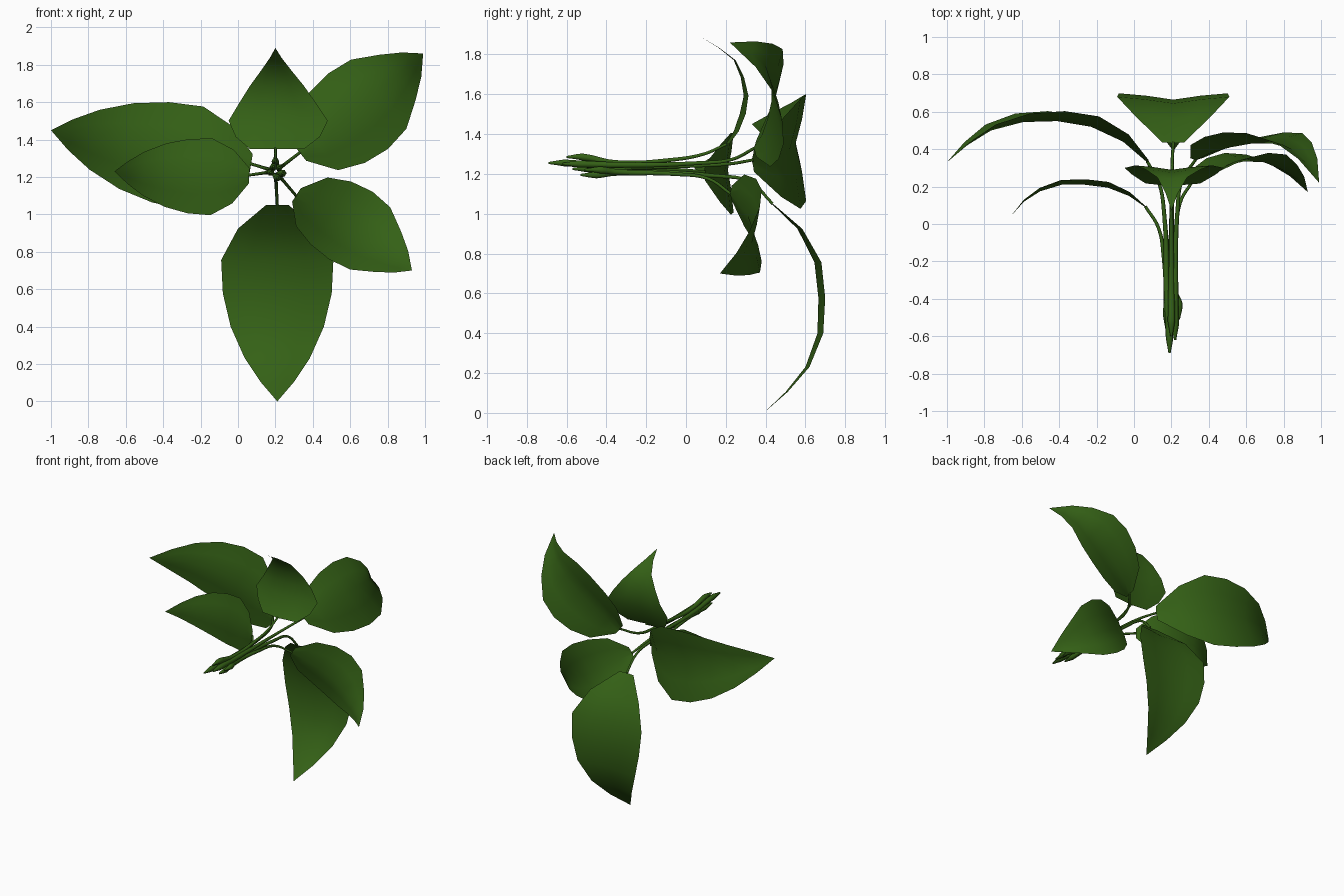
import bpy
from mathutils import Vector

if "Cube" in bpy.data.objects:
    bpy.data.objects.remove(bpy.data.objects["Cube"])

green = bpy.data.materials.new("leaf_green")
green.diffuse_color = (0.035, 0.12, 0.008, 1)
green.use_nodes = True
green.node_tree.nodes["Principled BSDF"].inputs["Base Color"].default_value = green.diffuse_color

STATIONS = [0, .12, .28, .45, .62, .78, .9, 1]
ACROSS = [-1, -.5, 0, .5, 1]
OVAL = [.2, .7, 1, .97, .83, .58, .3, 0]
ROUND = [.2, .72, .93, 1, .92, .6, .32, 0]
HEART = [.55, .85, 1, .78, .55, .3, .12, 0]
CX, CZ = .2, 1.23          # stem axis, runs along y


def make_leaf(name, base, tip, w_left, w_right, fold, shape, heights):
    """Folded blade: midrib runs base -> tip in x/z, heights give its y."""
    base, tip = Vector(base), Vector(tip)
    d = (tip - base).normalized()
    side = Vector((-d.y, d.x))
    verts, faces = [], []
    for t, w, y in zip(STATIONS, shape, heights):
        for u in ACROSS:
            p = base.lerp(tip, t) + side * u * w * (w_left if u > 0 else w_right)
            verts.append((p.x, y + fold * w * abs(u) ** .7, p.y))
    n = len(ACROSS)
    for i in range(len(STATIONS) - 2):
        for j in range(n - 1):
            a = i * n + j
            faces.append((a, a + 1, a + n + 1, a + n))
    # last row closes to the single tip point
    verts = verts[:-n] + [verts[-1]]
    a = len(verts) - 1 - n
    faces += [(a + j, a + j + 1, a + n) for j in range(n - 1)]
    me = bpy.data.meshes.new(name)
    me.from_pydata(verts, [], faces)
    me.materials.append(green)
    for f in me.polygons:
        f.use_smooth = True
    ob = bpy.data.objects.new(name, me)
    bpy.context.collection.objects.link(ob)


def make_stalk(name, root, base, y_end):
    """Tapered stalk with a swollen root, bending out to the leaf base."""
    d = (Vector(base) - Vector((CX, CZ))).normalized()
    pts = [(root, .006),
           ((root[0], root[1] + .08, root[2]), .02),
           ((CX + d.x * .025, -.36, CZ + d.y * .025), .017),
           ((CX + d.x * .04, y_end - .28, CZ + d.y * .04), .011),
           ((CX + d.x * .07, y_end - .11, CZ + d.y * .07), .009),
           ((base[0], y_end + .005, base[1]), .008)]
    cu = bpy.data.curves.new(name, 'CURVE')
    cu.dimensions = '3D'
    cu.bevel_depth = 1
    cu.bevel_resolution = 1
    cu.resolution_u = 5
    cu.use_fill_caps = True
    sp = cu.splines.new('BEZIER')
    sp.bezier_points.add(len(pts) - 1)
    for b, (co, r) in zip(sp.bezier_points, pts):
        b.co, b.radius = co, r
        b.handle_left_type = b.handle_right_type = 'AUTO'
    cu.materials.append(green)
    bpy.context.collection.objects.link(bpy.data.objects.new(name, cu))


# name, base xz, tip xz, widths, fold depth, outline, midrib y, stalk root
LEAVES = [
    ("lower", (.21, 1.05), (.21, 0), .3, .3, .035, OVAL,
     (.43, .56, .645, .665, .66, .6, .5, .39), (.21, -.53, 1.195)),
    ("left_large", (.07, 1.27), (-1, 1.45), .3, .26, .055, OVAL,
     (.33, .44, .52, .55, .545, .5, .42, .33), (.19, -.69, 1.255)),
    ("left_small", (.06, 1.21), (-.66, 1.23), .22, .19, .03, OVAL,
     (.09, .15, .195, .21, .21, .175, .12, .04), (.175, -.57, 1.225)),
    ("upper_right", (.33, 1.33), (.99, 1.86), .235, .28, .06, ROUND,
     (.34, .38, .41, .43, .43, .4, .33, .22), (.22, -.62, 1.25)),
    ("lower_right", (.31, 1.1), (.93, .7), .24, .19, .045, ROUND,
     (.22, .26, .31, .335, .33, .29, .24, .17), (.24, -.51, 1.22)),
    ("upper", (.2, 1.35), (.2, 1.89), .25, .28, .03, HEART,
     (.2, .24, .27, .29, .275, .24, .16, .07), (.2, -.6, 1.285)),
]
for name, base, tip, wl, wr, fold, shape, ys, root in LEAVES:
    make_leaf(name + "_leaf", base, tip, wl, wr, fold, shape, ys)
    make_stalk(name + "_stalk", root, base, ys[0])
